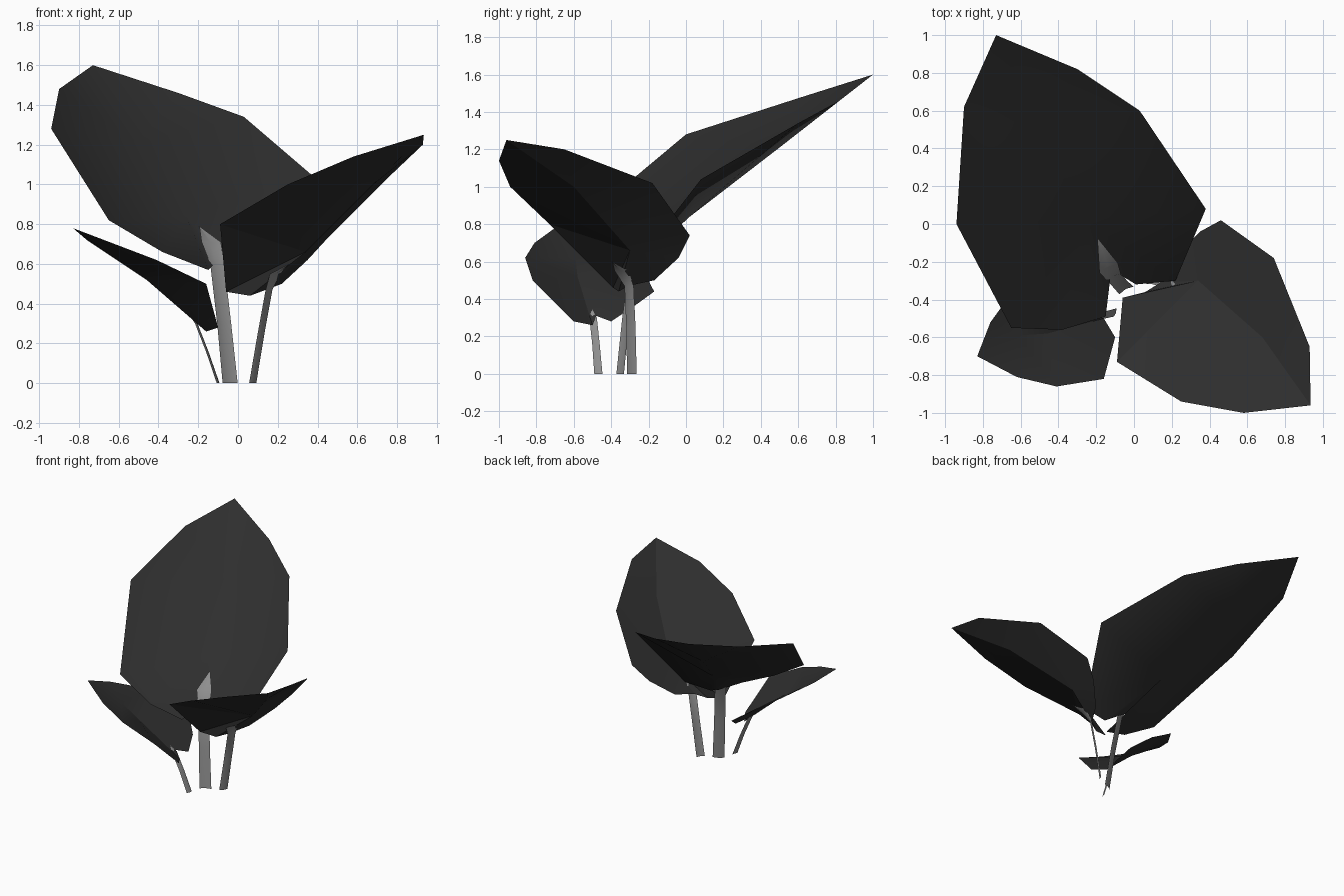
import bpy
import bmesh
import math
from mathutils import Vector

# Remove the default cube
default_cube = bpy.data.objects.get("Cube")
if default_cube:
    bpy.data.objects.remove(default_cube, do_unlink=True)


def make_material(name, value):
    material = bpy.data.materials.new(name)
    material.use_nodes = True
    colour = (value, value, value, 1.0)
    material.diffuse_color = colour
    material.node_tree.nodes["Principled BSDF"].inputs["Base Color"].default_value = colour
    return material


leaf_material = make_material("dark leaf grey", 0.027)
stem_material = make_material("pale stem grey", 0.27)


def finish(name, bm, material, sharp_angle):
    """Turn a bmesh sheet into a shaded object with one material."""
    mesh = bpy.data.meshes.new(name)
    bm.to_mesh(mesh)
    bm.free()
    mesh.materials.append(material)
    for polygon in mesh.polygons:
        polygon.use_smooth = True
    mesh.set_sharp_from_angle(angle=math.radians(sharp_angle))
    obj = bpy.data.objects.new(name, mesh)
    bpy.context.collection.objects.link(obj)
    return obj


def make_leaf(name, outline, lower_rib, upper_rib, sharp_angle):
    """Cupped leaf: outline runs from the tip, round the base notch, back to the tip."""
    bm = bmesh.new()
    rim = [bm.verts.new(p) for p in outline]
    low = bm.verts.new(lower_rib)
    high = bm.verts.new(upper_rib)
    count = len(rim)
    for i in range(count):
        # The two segments each side of the tip fan to the upper rib point
        rib = high if i < 2 or i >= count - 2 else low
        bm.faces.new((rim[i], rim[(i + 1) % count], rib))
    bm.faces.new((rim[2], low, high))
    bm.faces.new((low, rim[count - 2], high))
    bmesh.ops.recalc_face_normals(bm, faces=bm.faces)
    if sum(f.normal.z * f.calc_area() for f in bm.faces) < 0:
        bmesh.ops.reverse_faces(bm, faces=bm.faces)
    return finish(name, bm, leaf_material, sharp_angle)


def make_stem(name, path, widths, across, fold):
    """Channel-shaped ribbon that follows a path and ends in a point."""
    bm = bmesh.new()
    across, fold = Vector(across), Vector(fold)
    rows = []
    for point, width in zip(path, widths):
        centre = Vector(point)
        rows.append([bm.verts.new(centre + across * width * s + fold * (1 - abs(s)))
                     for s in (-0.5, 0, 0.5)])
    for a, b in zip(rows, rows[1:]):
        for i in range(2):
            bm.faces.new((a[i], a[i + 1], b[i + 1], b[i]))
    bmesh.ops.recalc_face_normals(bm, faces=bm.faces)
    return finish(name, bm, stem_material, 50)


# Large leaf, rising to the back
make_leaf("large_leaf", [
    (-0.73, 1, 1.6), (-0.3, 0.82, 1.46), (0.03, 0.6, 1.34), (0.38, 0.08, 1.04),
    (0.22, -0.3, 0.55), (0.01, -0.32, 0.53), (-0.12, -0.24, 0.6),
    (-0.15, -0.49, 0.57), (-0.38, -0.56, 0.66), (-0.65, -0.55, 0.82),
    (-0.94, 0, 1.28), (-0.9, 0.62, 1.48)],
    (-0.26, 0.02, 0.84), (-0.5, 0.5, 1.21), 85)

# Middle leaf, leaning to the front left
make_leaf("middle_leaf", [
    (0.935, -0.96, 1.25), (0.58, -1, 1.14), (0.25, -0.94, 1), (-0.09, -0.73, 0.8),
    (-0.06, -0.39, 0.46), (0.06, -0.36, 0.44), (0.14, -0.31, 0.47),
    (0.22, -0.17, 0.5), (0.35, -0.04, 0.62), (0.46, 0.02, 0.74),
    (0.74, -0.18, 1.02), (0.93, -0.65, 1.2)],
    (0.34, -0.3, 0.66), (0.68, -0.6, 1), 20)

# Small leaf, leaning to the front right
make_leaf("small_leaf", [
    (-0.83, -0.7, 0.78), (-0.62, -0.81, 0.7), (-0.41, -0.86, 0.62), (-0.16, -0.82, 0.5),
    (-0.1, -0.6, 0.28), (-0.16, -0.5, 0.26), (-0.21, -0.48, 0.31),
    (-0.155, -0.4, 0.28), (-0.2, -0.28, 0.36), (-0.31, -0.17, 0.44),
    (-0.57, -0.26, 0.61), (-0.76, -0.52, 0.72)],
    (-0.46, -0.58, 0.52), (-0.61, -0.59, 0.62), 20)

# Stems, each flaring where it meets its leaf and ending in a point on the rib
make_stem("large_stem",
          [(-0.035, -0.36, 0), (-0.065, -0.33, 0.3), (-0.1, -0.29, 0.6),
           (-0.13, -0.24, 0.71), (-0.19, -0.08, 0.79)],
          [0.086, 0.08, 0.08, 0.11, 0], (0.88, 0.47, 0), (-0.009, 0.016, 0))
make_stem("middle_stem",
          [(0.068, -0.285, 0), (0.11, -0.29, 0.25), (0.15, -0.3, 0.47),
           (0.18, -0.34, 0.55), (0.25, -0.39, 0.6)],
          [0.063, 0.06, 0.06, 0.09, 0], (0.57, 0.82, 0), (0.012, -0.009, 0))
make_stem("small_stem",
          [(-0.105, -0.467, 0), (-0.16, -0.48, 0.16), (-0.215, -0.495, 0.3),
           (-0.25, -0.5, 0.345)],
          [0.046, 0.042, 0.042, 0], (0.3, 0.95, 0), (0.01, -0.003, 0))
